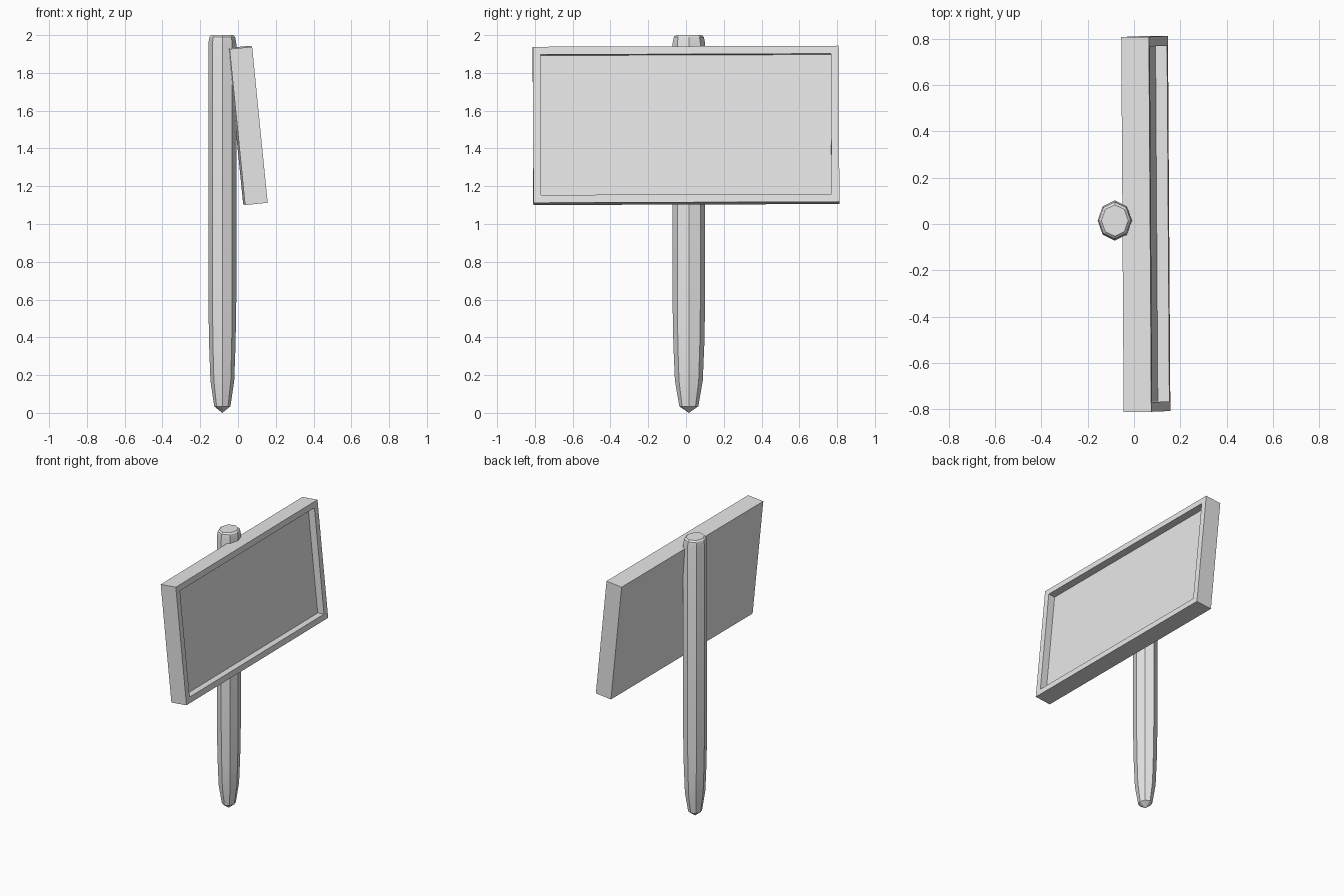
import bpy, bmesh, math
from mathutils import Matrix, Euler

if "Cube" in bpy.data.objects:
    bpy.data.objects.remove(bpy.data.objects["Cube"])

grey = bpy.data.materials.new("plain grey")
grey.diffuse_color = (0.8, 0.8, 0.8, 1)
grey.use_nodes = True
grey.node_tree.nodes["Principled BSDF"].inputs["Base Color"].default_value = grey.diffuse_color


def add_object(name, bm):
    bmesh.ops.recalc_face_normals(bm, faces=bm.faces)
    mesh = bpy.data.meshes.new(name)
    bm.to_mesh(mesh)
    bm.free()
    obj = bpy.data.objects.new(name, mesh)
    mesh.materials.append(grey)
    bpy.context.collection.objects.link(obj)
    return obj


# Post: octagonal stake, pointed at the foot and bevelled at the top
profile = [(0.043, 0.035), (0.063, 0.17), (0.070, 0.36), (0.074, 0.60),
           (0.074, 1.955), (0.068, 1.99), (0.058, 2.0)]
sides, cx, cy, stretch = 8, -0.083, 0.015, 1.17
bm = bmesh.new()
rings = []
for r, z in profile:
    rings.append([bm.verts.new((cx + r * math.cos(i * math.tau / sides),
                                cy + r * stretch * math.sin(i * math.tau / sides), z))
                  for i in range(sides)])
for low, high in zip(rings, rings[1:]):
    for i in range(sides):
        j = (i + 1) % sides
        bm.faces.new((low[i], low[j], high[j], high[i]))
tip = bm.verts.new((cx, cy, 0))
for i in range(sides):
    bm.faces.new((tip, rings[0][(i + 1) % sides], rings[0][i]))
bm.faces.new(rings[-1])
post = add_object("post", bm)
bpy.context.view_layer.objects.active = post
post.select_set(True)
bpy.ops.object.shade_smooth_by_angle(angle=math.radians(25))

# Sign board: leaning slab with a recessed panel in its +x face
bm = bmesh.new()
bmesh.ops.create_cube(bm, size=1, matrix=Matrix.Diagonal((0.12, 1.62, 0.83, 1)))
bm.normal_update()
face = max(bm.faces, key=lambda f: f.normal.x)
bmesh.ops.inset_region(bm, faces=[face], thickness=0.059)
panel = bmesh.ops.extrude_discrete_faces(bm, faces=[face])["faces"][0]
bmesh.ops.translate(bm, verts=panel.verts, vec=(-0.05, 0, 0))
tilt = Euler((math.radians(0.2), math.radians(-5.7), math.radians(0.35)))
bm.transform(Matrix.Translation((0.051, 0, 1.522)) @ tilt.to_matrix().to_4x4())
add_object("sign_board", bm)
